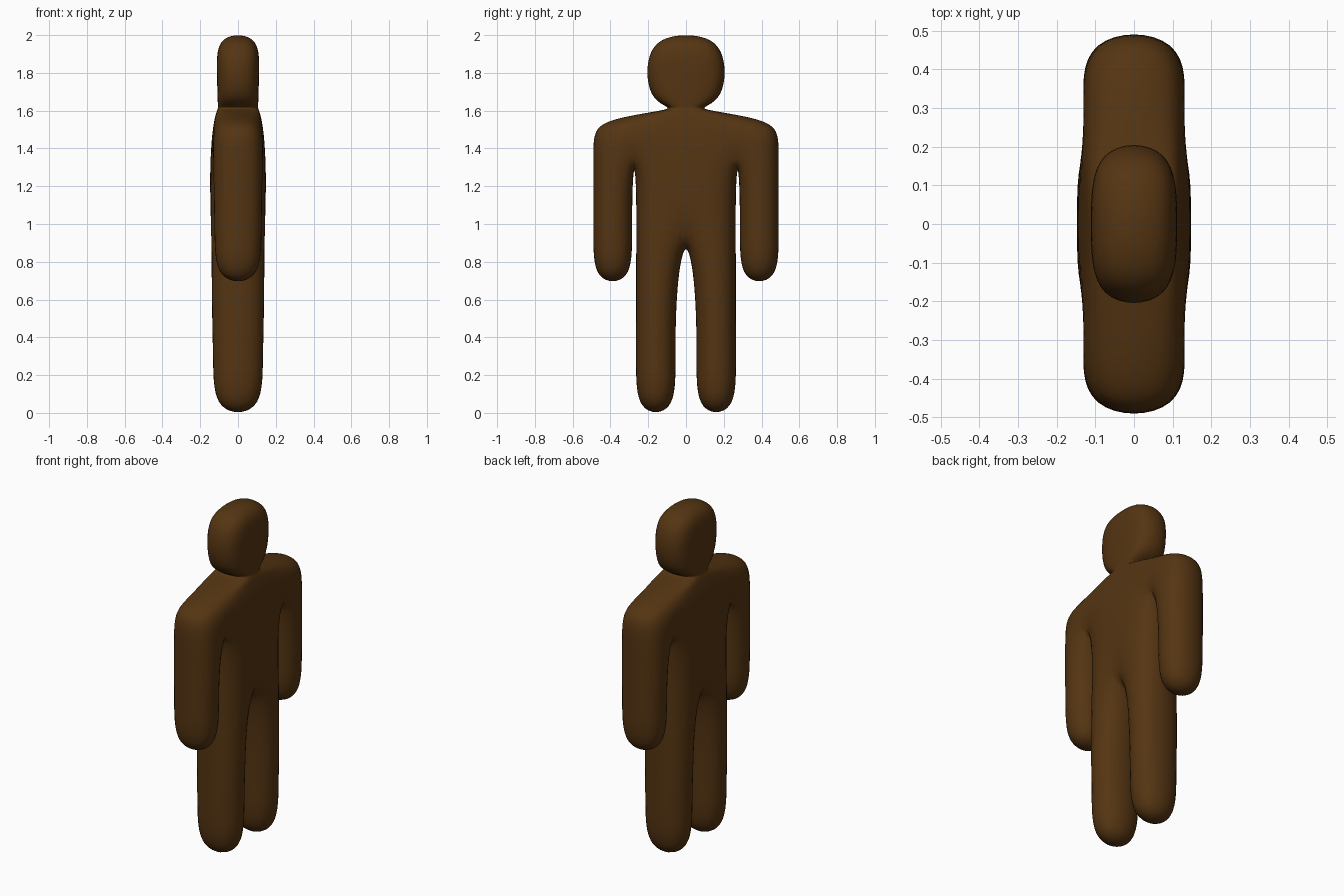
import bpy
import bmesh

cube = bpy.data.objects.get("Cube")
if cube:
    bpy.data.objects.remove(cube, do_unlink=True)

# Half of the body cage: point name -> (half thickness x, y, z)
points = {
    "foot_in": (0.14, 0.046, -0.02), "foot_out": (0.14, 0.274, -0.02),
    "ankle_in": (0.143, 0.046, 0.28), "ankle_out": (0.143, 0.274, 0.28),
    "thigh_in": (0.152, 0.046, 0.6), "thigh_out": (0.152, 0.274, 0.6),
    "crotch": (0.152, 0, 0.975), "hip": (0.152, 0.274, 0.975),
    "chest": (0.148, 0, 1.42), "armpit": (0.146, 0.275, 1.42),
    "collar": (0.12, 0, 1.59), "shoulder_in": (0.12, 0.275, 1.585),
    "arm_top": (0.138, 0.5, 1.38), "shoulder_out": (0.125, 0.5, 1.535),
    "wrist_in": (0.136, 0.276, 0.95), "wrist_out": (0.136, 0.5, 0.95),
    "hand_in": (0.13, 0.276, 0.675), "hand_out": (0.13, 0.5, 0.675),
    "neck": (0.104, 0, 1.61), "neck_side": (0.104, 0.04, 1.61),
    "chin": (0.108, 0, 1.64), "jaw": (0.108, 0.19, 1.64),
    "face": (0.112, 0, 1.82), "temple": (0.112, 0.228, 1.82),
    "crown": (0.112, 0, 2.02), "crown_side": (0.112, 0.175, 1.98),
}

# Panels of the cage, each a loop of four points
panels = [
    "foot_in foot_out ankle_out ankle_in",
    "ankle_in ankle_out thigh_out thigh_in",
    "thigh_in thigh_out hip crotch",
    "crotch hip armpit chest",
    "chest armpit shoulder_in collar",
    "armpit arm_top shoulder_out shoulder_in",
    "wrist_in wrist_out arm_top armpit",
    "hand_in hand_out wrist_out wrist_in",
    "collar shoulder_in neck_side neck",
    "neck neck_side jaw chin",
    "chin jaw temple face",
    "face temple crown_side crown",
]

bm = bmesh.new()
front = {n: bm.verts.new((x, y, z)) for n, (x, y, z) in points.items()}
back = {n: bm.verts.new((-x, y, z)) for n, (x, y, z) in points.items()}

# Both broad sides, remembering how often each edge is used
edge_use = {}
for panel in panels:
    names = panel.split()
    bm.faces.new([front[n] for n in names])
    bm.faces.new([back[n] for n in reversed(names)])
    for a, b in zip(names, names[1:] + names[:1]):
        edge_use.setdefault(frozenset((a, b)), []).append((a, b))

# Walls around the outline, left open along the mirror plane
for uses in edge_use.values():
    a, b = uses[0]
    on_mirror = points[a][1] == 0 and points[b][1] == 0
    if len(uses) == 1 and not on_mirror:
        bm.faces.new([front[b], front[a], back[a], back[b]])
bmesh.ops.recalc_face_normals(bm, faces=bm.faces[:])

mesh = bpy.data.meshes.new("body")
bm.to_mesh(mesh)
bm.free()
body = bpy.data.objects.new("body", mesh)
bpy.context.collection.objects.link(body)

# Mirror the half and round the cage
mirror = body.modifiers.new("mirror", "MIRROR")
mirror.use_axis = (False, True, False)
mirror.use_clip = True
rounding = body.modifiers.new("rounding", "SUBSURF")
rounding.levels = 3
rounding.render_levels = 3
for polygon in mesh.polygons:
    polygon.use_smooth = True

# Dark brown all over
brown = bpy.data.materials.new("dark brown")
brown.use_nodes = True
colour = (0.09, 0.035, 0.006, 1)
brown.diffuse_color = colour
brown.node_tree.nodes["Principled BSDF"].inputs["Base Color"].default_value = colour
mesh.materials.append(brown)
